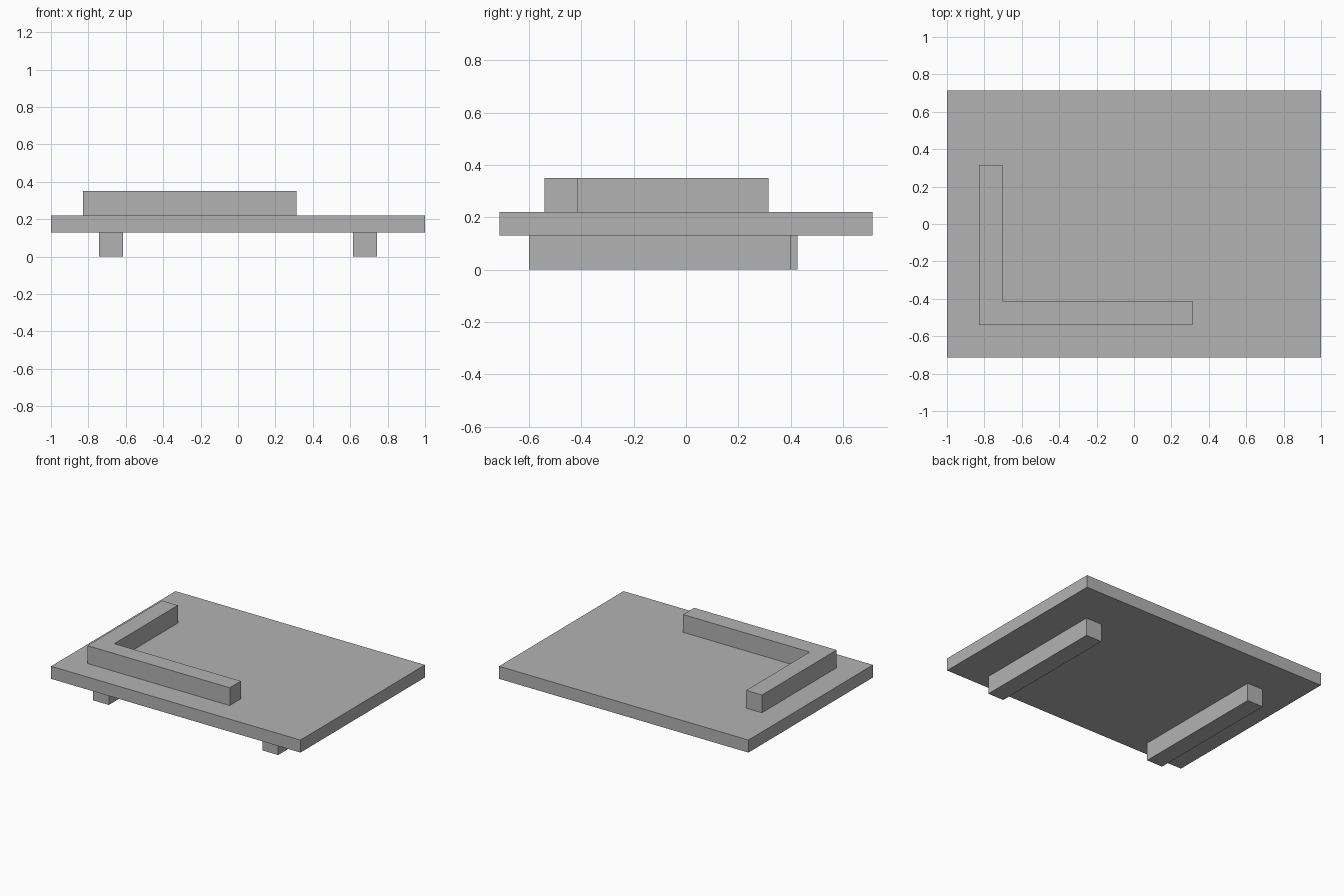
import bpy
import bmesh

cube = bpy.data.objects.get("Cube")
if cube:
    bpy.data.objects.remove(cube, do_unlink=True)

grey = bpy.data.materials.new("plain grey")
grey.use_nodes = True
colour = (0.45, 0.45, 0.45, 1)
grey.diffuse_color = colour
grey.node_tree.nodes["Principled BSDF"].inputs["Base Color"].default_value = colour


def prism(name, outline, bottom, top):
    """Extrude a flat outline upwards into a closed solid."""
    bm = bmesh.new()
    base = bm.faces.new([bm.verts.new((x, y, bottom)) for x, y in outline])
    grown = bmesh.ops.extrude_face_region(bm, geom=[base], use_keep_orig=True)
    lifted = [v for v in grown["geom"] if isinstance(v, bmesh.types.BMVert)]
    bmesh.ops.translate(bm, verts=lifted, vec=(0, 0, top - bottom))
    bmesh.ops.recalc_face_normals(bm, faces=bm.faces)
    mesh = bpy.data.meshes.new(name)
    bm.to_mesh(mesh)
    bm.free()
    mesh.materials.append(grey)
    obj = bpy.data.objects.new(name, mesh)
    bpy.context.collection.objects.link(obj)
    return obj


def rectangle(x0, x1, y0, y1):
    return [(x0, y0), (x1, y0), (x1, y1), (x0, y1)]


board_bottom, board_top, rail_top = 0.13, 0.221, 0.35
bar = 0.127

# Flat board
prism("board", rectangle(-1, 1, -0.713, 0.713), board_bottom, board_top)

# L-shaped rail on top
left, right, front, back = -0.83, 0.312, -0.54, 0.315
prism("corner_rail", [(left, front), (right, front), (right, front + bar),
                      (left + bar, front + bar), (left + bar, back), (left, back)],
      board_top, rail_top)

# Two runners underneath
for name, x, end in (("right_runner", -0.743, 0.425), ("left_runner", 0.615, 0.4)):
    prism(name, rectangle(x, x + bar, -0.6, end), 0, board_bottom)
